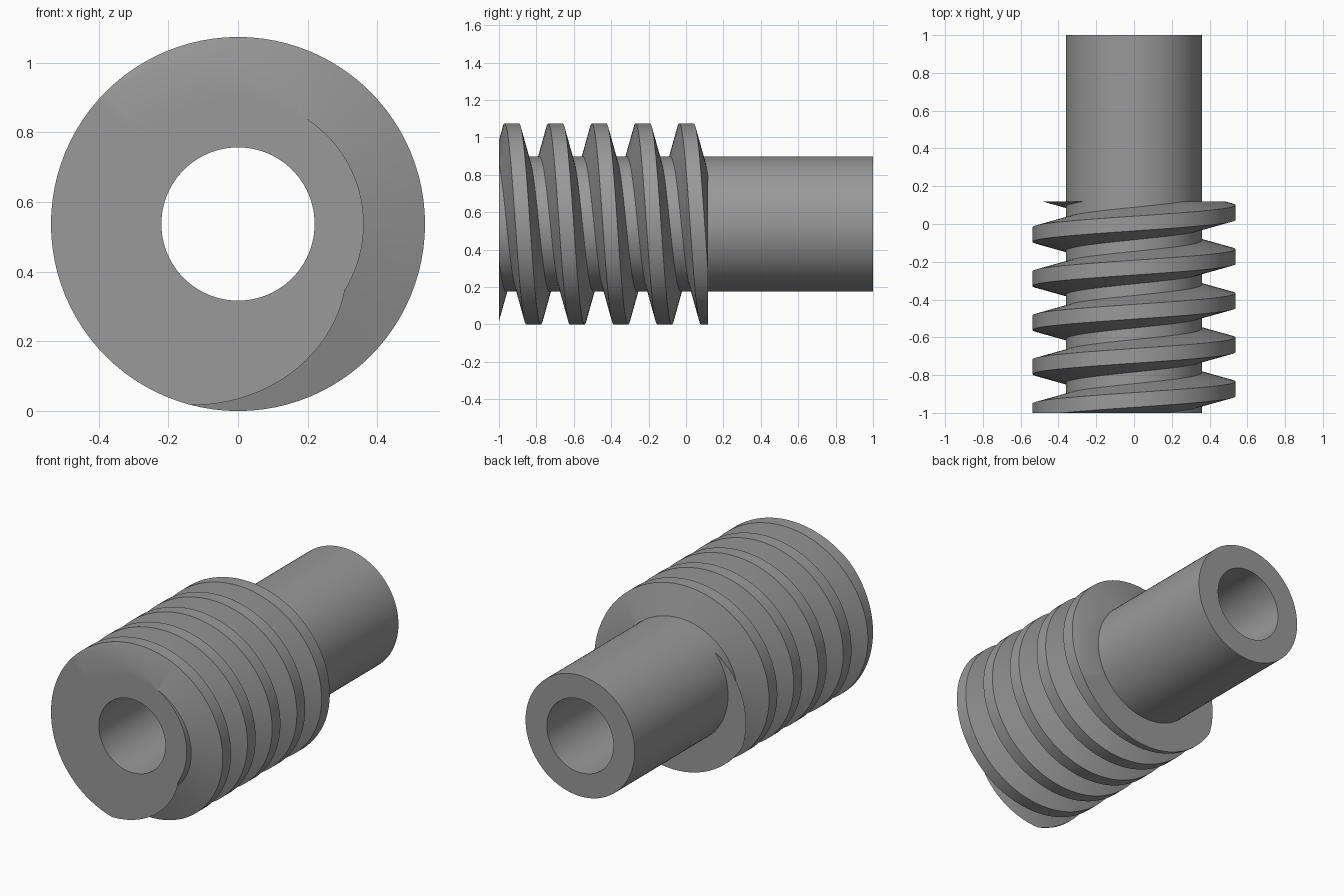
import bpy, bmesh, math
from mathutils import Vector

cube = bpy.data.objects.get("Cube")
if cube:
    bpy.data.objects.remove(cube, do_unlink=True)

OUTER, ROOT, BORE = 0.537, 0.361, 0.22   # radii
PITCH, SEGS = 0.2335, 96                 # thread lead, steps per turn
CREST, FLANK = 0.039, 0.047              # half crest width, flank width
FRONT, THREAD_END, BACK = -1.0, 0.118, 1.0

steel = bpy.data.materials.new("steel grey")
steel.use_nodes = True
colour = (0.32, 0.32, 0.32, 1)
steel.diffuse_color = colour
steel.node_tree.nodes["Principled BSDF"].inputs["Base Color"].default_value = colour


def point(angle, radius, y):
    """Point around the shaft axis; the angle runs from the top towards +x."""
    return Vector((radius * math.sin(angle), y, OUTER + radius * math.cos(angle)))


def skin(bm, rings, closed):
    """Bridge consecutive rings of vertices with quads."""
    pairs = list(zip(rings, rings[1:])) + ([(rings[-1], rings[0])] if closed else [])
    for a, b in pairs:
        for i in range(len(a)):
            j = (i + 1) % len(a)
            bm.faces.new((a[i], a[j], b[j], b[i]))


def finish(bm, name):
    bmesh.ops.recalc_face_normals(bm, faces=bm.faces)
    mesh = bpy.data.meshes.new(name)
    bm.to_mesh(mesh)
    bm.free()
    mesh.materials.append(steel)
    obj = bpy.data.objects.new(name, mesh)
    bpy.context.collection.objects.link(obj)
    bpy.ops.object.select_all(action='DESELECT')
    obj.select_set(True)
    bpy.context.view_layer.objects.active = obj
    bpy.ops.object.shade_smooth_by_angle(angle=math.radians(30))
    return obj


# Hollow shaft: rectangular wall section revolved about the axis
bm = bmesh.new()
wall = [(BORE, FRONT), (ROOT, FRONT), (ROOT, BACK), (BORE, BACK)]
rings = [[bm.verts.new(point(math.tau * s / SEGS, r, y)) for r, y in wall]
         for s in range(SEGS)]
skin(bm, rings, True)
finish(bm, "hollow_shaft")

# Worm thread: trapezoid swept along a helix, its foot sunk into the shaft
bm = bmesh.new()
sunk = 0.006
foot = CREST + FLANK * (1 + sunk / (OUTER - ROOT))
tooth = [(ROOT - sunk, -foot), (OUTER, -CREST), (OUTER, CREST), (ROOT - sunk, foot)]
rings = []
for s in range(-6 * SEGS, 2 * SEGS + 1):
    turn = s / SEGS
    rings.append([bm.verts.new(point(math.tau * turn, r, 0.0025 + PITCH * turn + dy))
                  for r, dy in tooth])
skin(bm, rings, False)

# Trim the thread square at both ends and cap the cuts
for y, side in ((FRONT, -1), (THREAD_END, 1)):
    geom = bm.verts[:] + bm.edges[:] + bm.faces[:]
    cut = bmesh.ops.bisect_plane(bm, geom=geom, dist=1e-6, plane_co=(0, y, 0),
                                 plane_no=(0, side, 0), clear_outer=True)
    rim = [e for e in cut["geom_cut"] if isinstance(e, bmesh.types.BMEdge)]
    bmesh.ops.triangle_fill(bm, edges=rim, use_beauty=True, normal=(0, side, 0))
finish(bm, "worm_thread")
